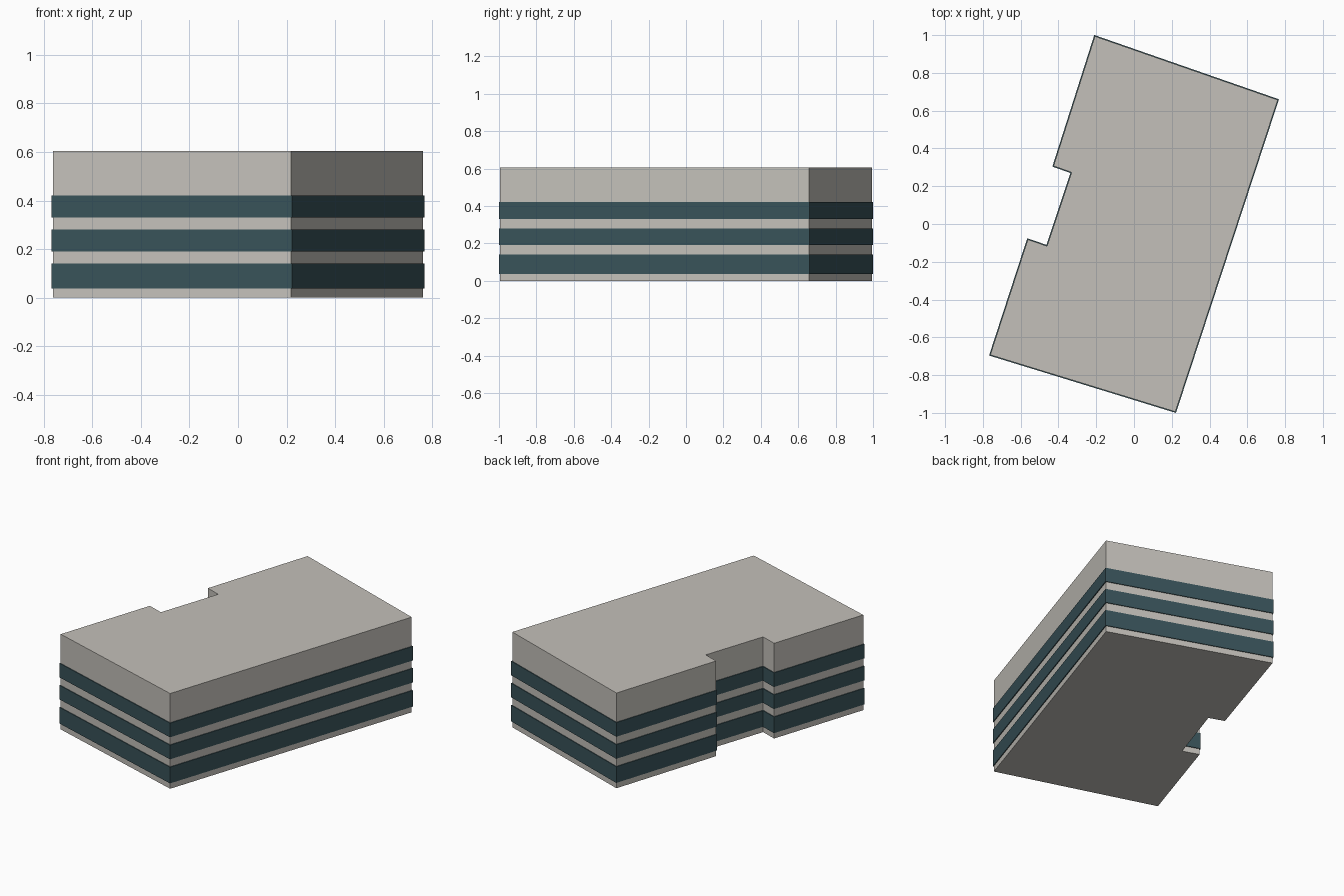
import bpy, bmesh
from mathutils import Vector

if "Cube" in bpy.data.objects:
    bpy.data.objects.remove(bpy.data.objects["Cube"])

# Wall footprint, counter-clockwise from the front corner
PLAN = [Vector(p) for p in [(0.219, -0.994), (0.761, 0.657), (-0.207, 0.994),
        (-0.426, 0.307), (-0.330, 0.273), (-0.460, -0.117), (-0.562, -0.082), (-0.761, -0.693)]]


def offset(points, d):
    """Mitred outward offset of a counter-clockwise outline."""
    out = []
    for i, p in enumerate(points):
        a = (p - points[i - 1]).normalized()
        b = (points[(i + 1) % len(points)] - p).normalized()
        na, nb = Vector((a.y, -a.x)), Vector((b.y, -b.x))
        out.append(p + (na + nb) * d / (1 + na.dot(nb)))
    return out


def finish(name, bm, color):
    bmesh.ops.recalc_face_normals(bm, faces=bm.faces)
    mesh = bpy.data.meshes.new(name)
    bm.to_mesh(mesh)
    bm.free()
    obj = bpy.data.objects.new(name, mesh)
    bpy.context.collection.objects.link(obj)
    mesh.materials.append(color)


def material(name, rgb):
    m = bpy.data.materials.new(name)
    m.diffuse_color = (*rgb, 1)
    m.use_nodes = True
    m.node_tree.nodes["Principled BSDF"].inputs["Base Color"].default_value = m.diffuse_color
    return m


def loop(bm, points, z):
    return [bm.verts.new((p.x, p.y, z)) for p in points]


def bridge(bm, a, b):
    for i in range(len(a)):
        j = (i + 1) % len(a)
        bm.faces.new((a[i], a[j], b[j], b[i]))


wall = material("concrete", (0.55, 0.53, 0.49))
glass = material("dark_glass", (0.04, 0.085, 0.10))

# Building body
bm = bmesh.new()
low, high = loop(bm, PLAN, 0), loop(bm, PLAN, 0.605)
bridge(bm, low, high)
bm.faces.new(low)
bm.faces.new(high)
finish("building_body", bm, wall)

# Window bands wrapping each storey
outer, inner = offset(PLAN, 0.005), offset(PLAN, -0.002)
for n, (z0, z1) in enumerate([(0.037, 0.14), (0.19, 0.28), (0.33, 0.42)], 1):
    bm = bmesh.new()
    rings = [loop(bm, p, z) for p, z in
             [(inner, z0), (outer, z0), (outer, z1), (inner, z1)]]
    for i in range(4):
        bridge(bm, rings[i], rings[(i + 1) % 4])
    finish(f"window_band_{n}", bm, glass)
